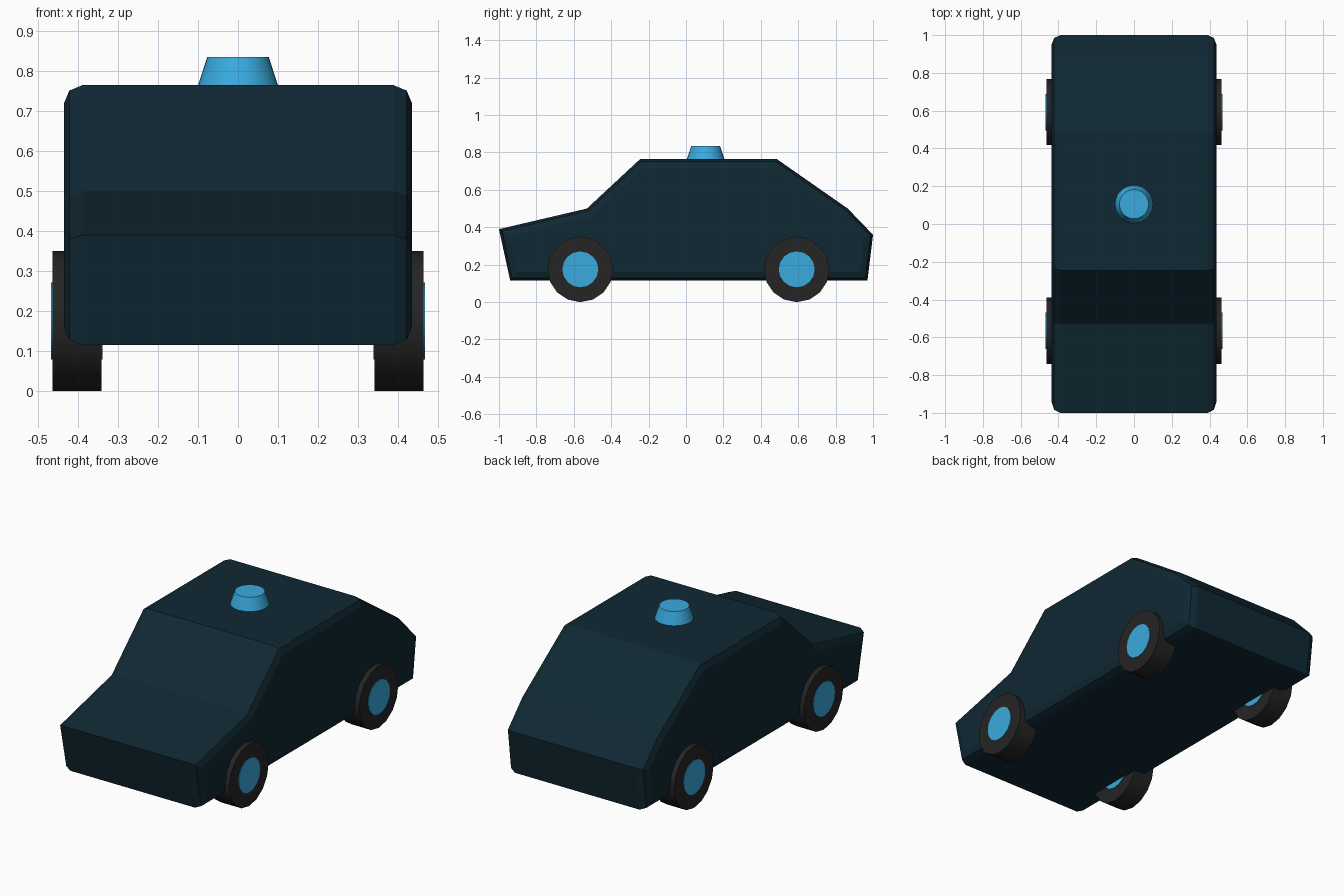
import bpy
import bmesh
from math import pi
from mathutils import Matrix

cube = bpy.data.objects.get("Cube")
if cube:
    bpy.data.objects.remove(cube, do_unlink=True)


def make_material(name, rgb):
    mat = bpy.data.materials.new(name)
    mat.use_nodes = True
    colour = (*rgb, 1)
    mat.diffuse_color = colour
    mat.node_tree.nodes["Principled BSDF"].inputs["Base Color"].default_value = colour
    return mat


navy = make_material("dark navy paint", (0.005, 0.021, 0.033))
blue = make_material("bright blue", (0.042, 0.40, 0.73))
rubber = make_material("black rubber", (0.0185, 0.018, 0.018))


def make_object(name, bm, mat, smooth=False):
    bmesh.ops.recalc_face_normals(bm, faces=bm.faces)
    mesh = bpy.data.meshes.new(name)
    bm.to_mesh(mesh)
    bm.free()
    mesh.materials.append(mat)
    obj = bpy.data.objects.new(name, mesh)
    bpy.context.collection.objects.link(obj)
    if smooth:
        bpy.ops.object.select_all(action="DESELECT")
        obj.select_set(True)
        bpy.context.view_layer.objects.active = obj
        bpy.ops.object.shade_smooth_by_angle(angle=pi / 6)
    return obj


def cylinder(name, mat, r1, r2, depth, sides, centre, sideways=False):
    bm = bmesh.new()
    turn = Matrix.Rotation(pi / 2, 4, "Y") if sideways else Matrix()
    bmesh.ops.create_cone(bm, cap_ends=True, segments=sides, radius1=r1, radius2=r2,
                          depth=depth, matrix=Matrix.Translation(centre) @ turn)
    return make_object(name, bm, mat, smooth=True)


# Body: side profile extruded across the width, with softened side edges
profile = [(-0.94, 0.115), (-1, 0.39), (-0.53, 0.5), (-0.245, 0.765),
           (0.485, 0.765), (0.865, 0.5), (1, 0.36), (0.97, 0.115)]
half_width = 0.436
bm = bmesh.new()
side = bm.faces.new([bm.verts.new((-half_width, y, z)) for y, z in profile])
extruded = bmesh.ops.extrude_face_region(bm, geom=[side], use_keep_orig=True)
new_verts = [g for g in extruded["geom"] if isinstance(g, bmesh.types.BMVert)]
bmesh.ops.translate(bm, verts=new_verts, vec=(2 * half_width, 0, 0))
rims = [e for e in bm.edges if abs(e.verts[0].co.x - e.verts[1].co.x) < 0.01]
bmesh.ops.recalc_face_normals(bm, faces=bm.faces)
bmesh.ops.bevel(bm, geom=rims, offset=0.047, offset_type="OFFSET",
                segments=2, profile=0.5, affect="EDGES")
make_object("car_body", bm, navy)

# Roof beacon
cylinder("roof_beacon", blue, 0.1, 0.077, 0.07, 32, (0, 0.105, 0.8))

# Tyres with hubs showing on both faces
for end, y in (("front", -0.565), ("rear", 0.592)):
    for label, sign in (("left", 1), ("right", -1)):
        centre = (sign * 0.403, y, 0.175)
        cylinder(f"{end}_{label}_tyre", rubber, 0.175, 0.175, 0.122, 16, centre, True)
        cylinder(f"{end}_{label}_hub", blue, 0.096, 0.096, 0.129, 16, centre, True)
